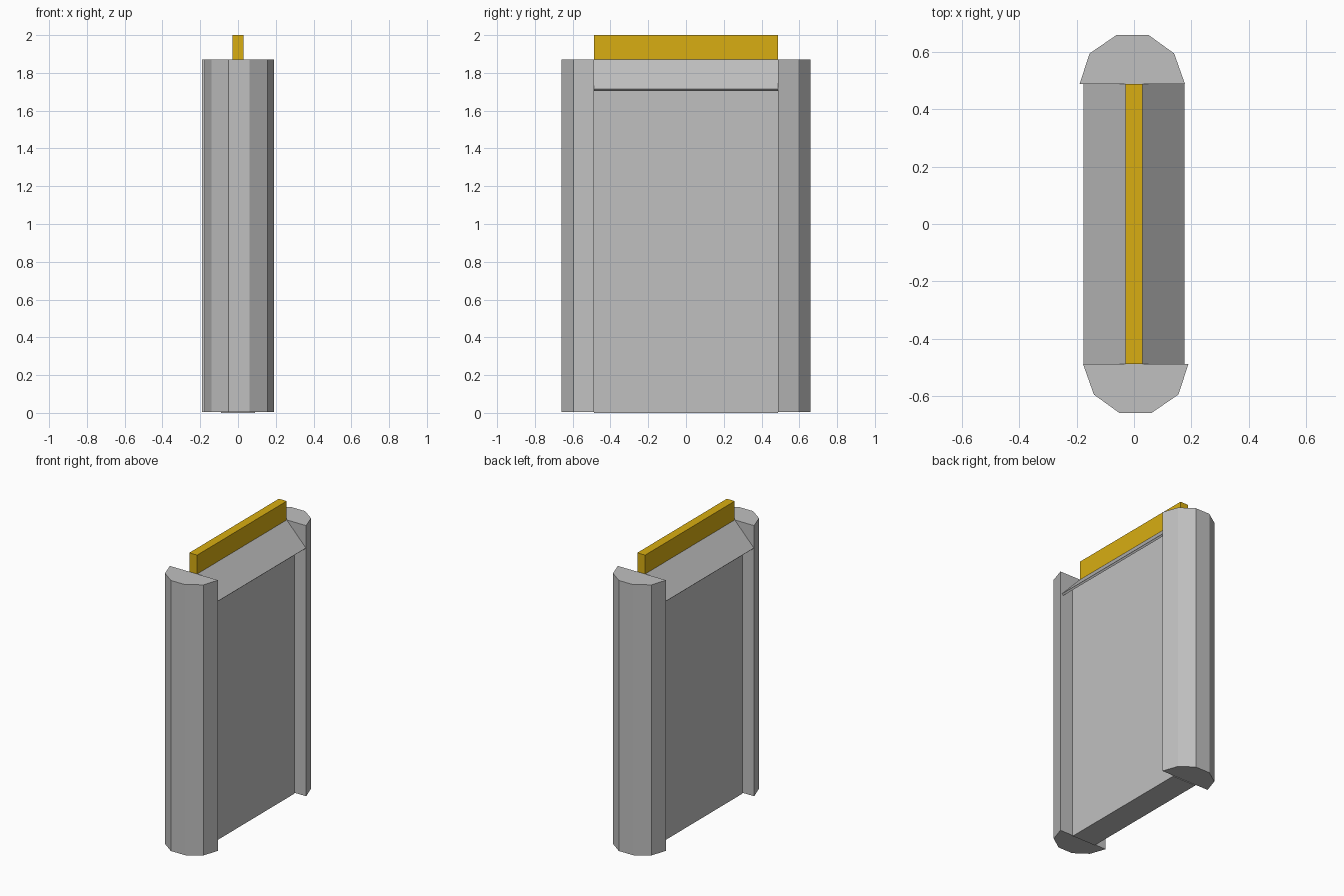
import bpy
import bmesh
from mathutils import Vector

cube = bpy.data.objects.get("Cube")
if cube:
    bpy.data.objects.remove(cube, do_unlink=True)


def material(name, rgb):
    mat = bpy.data.materials.new(name)
    mat.use_nodes = True
    colour = (*rgb, 1.0)
    mat.diffuse_color = colour
    mat.node_tree.nodes["Principled BSDF"].inputs["Base Color"].default_value = colour
    return mat


def prism(name, points, sweep, mat):
    """Extrude a flat outline along the sweep vector."""
    bm = bmesh.new()
    face = bm.faces.new([bm.verts.new(p) for p in points])
    grown = bmesh.ops.extrude_face_region(bm, geom=[face], use_keep_orig=True)
    verts = [g for g in grown["geom"] if isinstance(g, bmesh.types.BMVert)]
    bmesh.ops.translate(bm, verts=verts, vec=Vector(sweep))
    bmesh.ops.recalc_face_normals(bm, faces=bm.faces)
    mesh = bpy.data.meshes.new(name)
    bm.to_mesh(mesh)
    bm.free()
    mesh.materials.append(mat)
    obj = bpy.data.objects.new(name, mesh)
    bpy.context.collection.objects.link(obj)
    return obj


grey = material("stone_grey", (0.53, 0.53, 0.53))
gold = material("gold", (0.69, 0.42, 0.006))

HALF = 0.488      # half length of the span between the pillars
TOP = 1.87        # pillar and ridge height

# Faceted end pillars, the front one turned half round
pillar = [(-0.19, HALF), (-0.155, 0.595), (-0.06, 0.66),
          (0.05, 0.66), (0.14, 0.595), (0.178, HALF)]
for name, s in (("back_pillar", 1), ("front_pillar", -1)):
    prism(name, [(s * x, s * y, 0.005) for x, y in pillar], (0, 0, TOP - 0.005), grey)

# Recessed wall panel with a top hidden beneath the roof
wall = [(0.09, 0), (0.09, 1.785), (0.03, 1.845)]
outline = wall + [(-x, z) for x, z in reversed(wall)]
prism("wall_panel", [(x, -HALF, z) for x, z in outline], (0, 2 * HALF, 0), grey)

# Thin pitched roof with overhanging eaves
slope = [(0.03, TOP), (0.176, 1.715), (0.166, 1.705), (0.03, 1.848)]
for name, s in (("left_roof", 1), ("right_roof", -1)):
    prism(name, [(s * x, -HALF, z) for x, z in slope], (0, 2 * HALF, 0), grey)

# Ridge bar
prism("ridge_bar", [(-0.03, -HALF, 1.8), (0.03, -HALF, 1.8),
                    (0.03, -HALF, 2), (-0.03, -HALF, 2)], (0, 2 * HALF, 0), gold)
